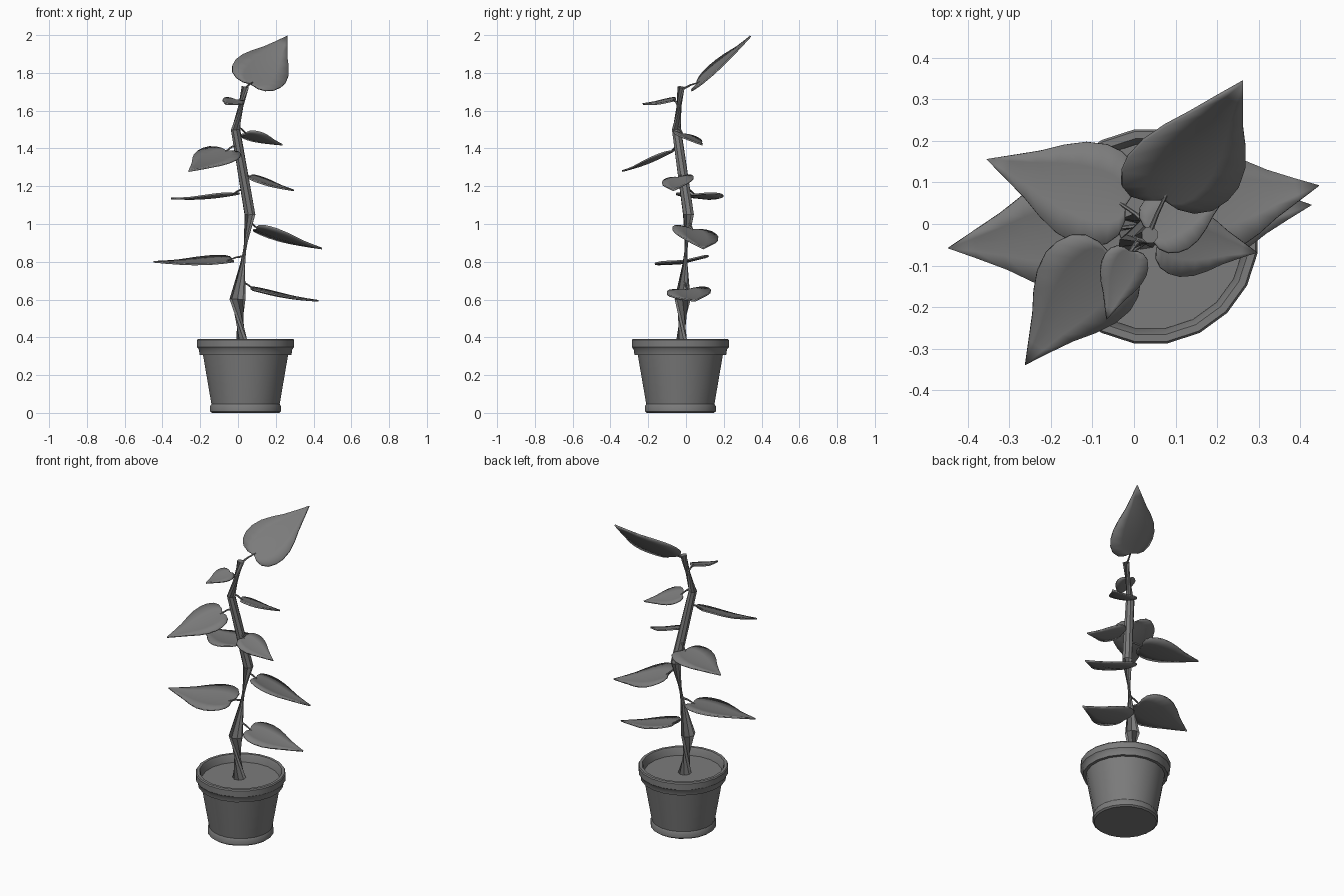
import bpy, bmesh, math
from mathutils import Vector, Matrix

cube = bpy.data.objects.get("Cube")
if cube:
    bpy.data.objects.remove(cube, do_unlink=True)

grey = bpy.data.materials.new("mid grey")
grey.use_nodes = True
grey.diffuse_color = (0.2, 0.2, 0.2, 1)
grey.node_tree.nodes["Principled BSDF"].inputs["Base Color"].default_value = grey.diffuse_color


def finish(name, bm, angle=35):
    """Turn a bmesh into a shaded object."""
    bmesh.ops.recalc_face_normals(bm, faces=bm.faces)
    mesh = bpy.data.meshes.new(name)
    bm.to_mesh(mesh)
    bm.free()
    mesh.materials.append(grey)
    obj = bpy.data.objects.new(name, mesh)
    bpy.context.collection.objects.link(obj)
    bpy.ops.object.select_all(action="DESELECT")
    obj.select_set(True)
    bpy.context.view_layer.objects.active = obj
    bpy.ops.object.shade_smooth_by_angle(angle=math.radians(angle))
    return obj


def bridge(bm, rings, caps=True):
    """Skin a series of closed vertex rings."""
    for a, b in zip(rings, rings[1:]):
        for i in range(len(a)):
            j = (i + 1) % len(a)
            bm.faces.new((a[i], a[j], b[j], b[i]))
    if caps:
        bm.faces.new(rings[0])
        bm.faces.new(rings[-1])


def lathe(name, centre, profile, sides):
    bm = bmesh.new()
    rings = []
    for r, z in profile:
        angles = [2 * math.pi * (i + 0.5) / sides for i in range(sides)]
        rings.append([bm.verts.new((centre[0] + r * math.cos(a),
                                    centre[1] + r * math.sin(a), z)) for a in angles])
    bridge(bm, rings)
    return finish(name, bm)


def tube(name, points, radii, sides):
    bm = bmesh.new()
    rings = []
    for i, (p, r) in enumerate(zip(points, radii)):
        along = points[min(i + 1, len(points) - 1)] - points[max(i - 1, 0)]
        turn = along.to_track_quat("Z", "Y")
        rings.append([bm.verts.new(p + turn @ Vector((r * math.cos(a), r * math.sin(a), 0)))
                      for a in (2 * math.pi * k / sides for k in range(sides))])
    bridge(bm, rings)
    return finish(name, bm)


# Pot with foot ring, rim and open top, filled with soil
POT = (0.04, -0.03)
lathe("pot", POT, [(0.18, 0), (0.19, 0.008), (0.19, 0.035), (0.183, 0.047), (0.228, 0.307),
                   (0.246, 0.307), (0.25, 0.335), (0.26, 0.348), (0.26, 0.385), (0.255, 0.392),
                   (0.238, 0.392), (0.232, 0.38), (0.222, 0.33)], 20)
lathe("soil", POT, [(0.2, 0.3), (0.224, 0.345)], 20)

# Zigzag stem
STEM = [Vector(p) for p in ((0.026, -0.024, 0.33), (-0.003, -0.018, 0.6), (0.063, 0.013, 1.05),
                            (-0.013, -0.05, 1.5), (0.038, -0.026, 1.725))]
tube("stem", STEM, (0.042, 0.042, 0.03, 0.025, 0.021), 8)


def stem_point(z):
    for a, b in zip(STEM, STEM[1:]):
        if z <= b.z:
            return a.lerp(b, (z - a.z) / (b.z - a.z))
    return STEM[-1]


# Heart-shaped leaf: position on midrib, position of edge, half width
OUTLINE = [(0.02, -0.03, 0.3), (0.05, -0.02, 0.58), (0.1, 0.04, 0.82), (0.17, 0.14, 0.96),
           (0.27, 0.25, 1), (0.4, 0.39, 0.92), (0.54, 0.53, 0.73), (0.68, 0.67, 0.48),
           (0.84, 0.84, 0.23)]


def leaf(name, base, tip, width, roll, stem_z):
    base, tip = Vector(base), Vector(tip)
    axis = tip - base
    right = axis.cross(Vector((0, 0, 1))).normalized()
    right = Matrix.Rotation(math.radians(-roll), 3, axis) @ right
    if right.z * roll < 0:
        right = Matrix.Rotation(math.radians(2 * roll), 3, axis) @ right
    up = right.cross(axis).normalized()
    bm = bmesh.new()

    def vert(t, w):
        sag = -0.05 * math.sin(math.pi * max(t, 0)) * axis.length * 0.6
        cup = 0.05 * width * abs(w)
        return bm.verts.new(base + axis * t + right * (w * width / 2) + up * (sag + cup))

    start, end = vert(0, 0), vert(1, 0)
    rows = [(vert(e, -w), vert((m + e) / 2, -w / 2), vert(m, 0),
             vert((m + e) / 2, w / 2), vert(e, w)) for m, e, w in OUTLINE]
    for i in range(4):
        bm.faces.new((start, rows[0][i], rows[0][i + 1]))
        bm.faces.new((end, rows[-1][i + 1], rows[-1][i]))
        for a, b in zip(rows, rows[1:]):
            bm.faces.new((a[i], a[i + 1], b[i + 1], b[i]))
    obj = finish(name, bm)
    solid = obj.modifiers.new("thickness", "SOLIDIFY")
    solid.thickness, solid.offset = 0.009, 0
    # Thin stalk joining the leaf to the stem
    root = stem_point(stem_z)
    bend = root.lerp(base, 0.6) + Vector((0, 0, 0.008))
    tube(name + "_stalk", [root, bend, base + axis * 0.04], (0.007, 0.005, 0.004), 6)


# Leaves from the crown down: base, tip, width, roll, height on stem
leaf("crown_leaf", (0.07, 0.06, 1.74), (0.262, 0.342, 1.995), 0.3, -30, 1.71)
leaf("bud_leaf", (-0.01, -0.065, 1.655), (-0.066, -0.229, 1.635), 0.115, 12, 1.62)
leaf("upper_left_leaf", (0.04, -0.02, 1.475), (0.235, 0.088, 1.42), 0.16, 12, 1.52)
leaf("upper_right_leaf", (-0.06, -0.07, 1.385), (-0.262, -0.338, 1.28), 0.25, 11, 1.42)
leaf("middle_left_leaf", (0.065, -0.035, 1.245), (0.296, -0.068, 1.178), 0.17, -8, 1.26)
leaf("middle_right_leaf", (-0.02, 0.045, 1.155), (-0.355, 0.156, 1.135), 0.25, 0, 1.19)
leaf("lower_left_leaf", (0.1, 0.035, 0.97), (0.445, 0.092, 0.87), 0.25, 10, 1.01)
leaf("lower_right_leaf", (-0.04, -0.01, 0.805), (-0.447, -0.058, 0.8), 0.29, 8, 0.83)
leaf("bottom_left_leaf", (0.08, 0.005, 0.65), (0.427, 0.046, 0.593), 0.235, -5, 0.7)
